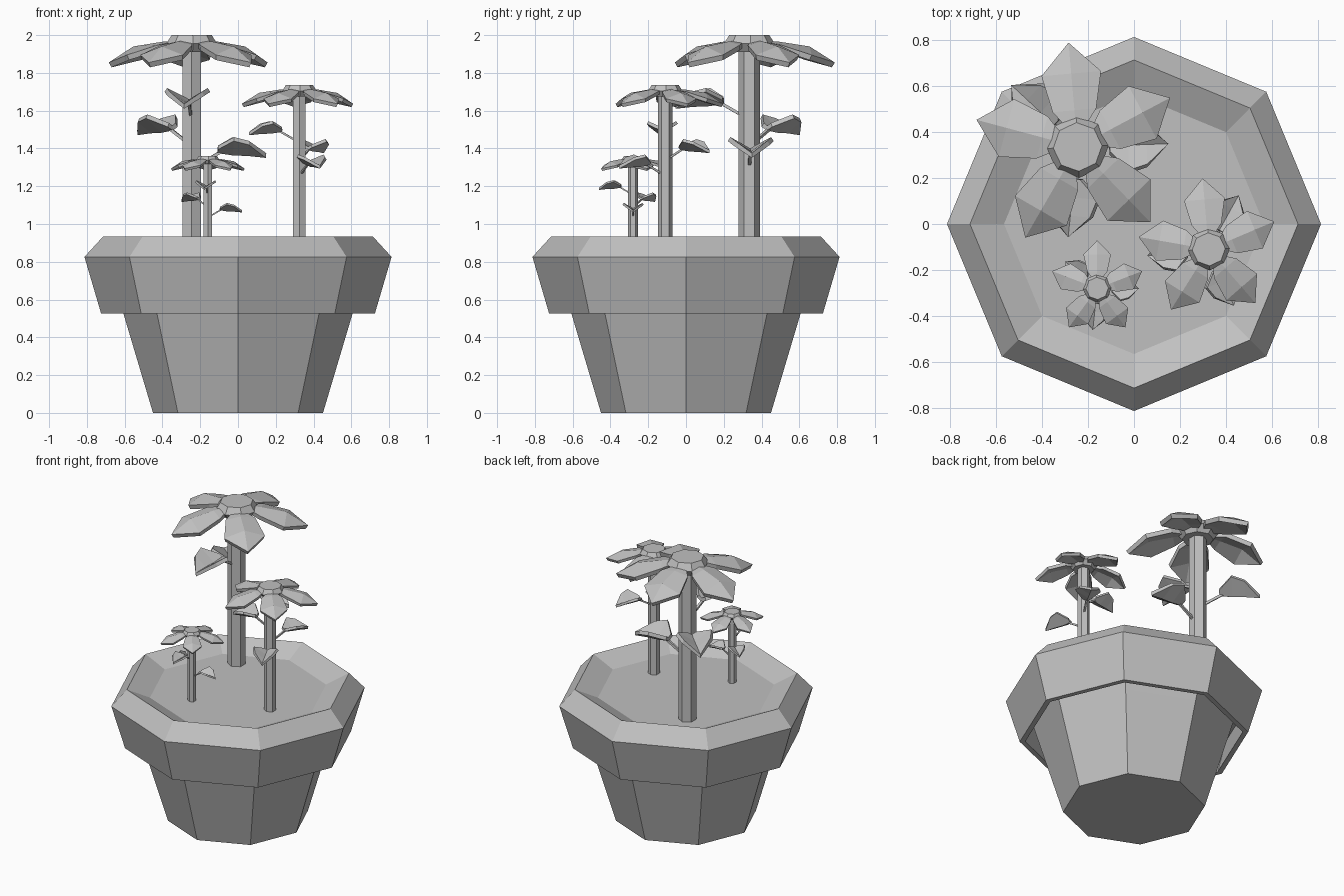
import bpy
import math
from mathutils import Vector

cube = bpy.data.objects.get("Cube")
if cube:
    bpy.data.objects.remove(cube, do_unlink=True)

clay = bpy.data.materials.new("plain_grey")
clay.use_nodes = True
GREY = (0.53, 0.53, 0.53, 1)
clay.diffuse_color = GREY
clay.node_tree.nodes["Principled BSDF"].inputs["Base Color"].default_value = GREY


def make(name, verts, faces):
    mesh = bpy.data.meshes.new(name)
    mesh.from_pydata(verts, [], faces)
    mesh.materials.append(clay)
    obj = bpy.data.objects.new(name, mesh)
    bpy.context.collection.objects.link(obj)
    return obj


def lathe(name, profile, sides, centre=(0, 0, 0), turn=0.0):
    """Closed faceted solid from (radius, height) pairs, bottom first."""
    verts, faces = [], []
    for radius, z in profile:
        for i in range(sides):
            a = turn + math.tau * i / sides
            verts.append(Vector(centre) + Vector((radius * math.cos(a), radius * math.sin(a), z)))
    for k in range(len(profile) - 1):
        for i in range(sides):
            j = (i + 1) % sides
            faces.append((k * sides + i, k * sides + j, (k + 1) * sides + j, (k + 1) * sides + i))
    faces.append(tuple(reversed(range(sides))))
    faces.append(tuple(range(len(verts) - sides, len(verts))))
    return make(name, verts, faces)


def blades(name, rows, placements, origin, size, thickness):
    """Creased blades; rows are (reach, half width, edge height, crease height),
    placements are (angle, drop)."""
    verts, faces = [], []
    for angle, drop in placements:
        out = Vector((math.cos(angle), math.sin(angle), 0))
        side = Vector((-out.y, out.x, 0))
        first = len(verts)
        for reach, half, edge, crease in rows:
            for s, z in ((1, edge), (0, crease), (-1, edge)):
                if half or s == 0:
                    verts.append(origin + size * (out * reach + side * half * s + Vector((0, 0, z + drop))))
        for k in range(len(rows) - 2):
            a = first + 3 * k
            faces += [(a, a + 1, a + 4, a + 3), (a + 1, a + 2, a + 5, a + 4)]
        a = first + 3 * (len(rows) - 2)
        faces += [(a, a + 1, a + 3), (a + 1, a + 2, a + 3)]
    obj = make(name, verts, faces)
    # Face upwards, then thicken downwards
    if obj.data.polygons[0].normal.z < 0:
        obj.data.flip_normals()
    solid = obj.modifiers.new("thickness", "SOLIDIFY")
    solid.thickness = thickness * size
    solid.offset = -1


def rod(name, start, end, radius):
    """Thin four-sided stalk between two points."""
    axis = (end - start).normalized()
    u = axis.orthogonal().normalized()
    v = axis.cross(u)
    ring = [u, v, -u, -v]
    verts = [p + d * radius for p in (start, end) for d in ring]
    faces = [(i, (i + 1) % 4, 4 + (i + 1) % 4, 4 + i) for i in range(4)]
    make(name, verts, faces + [(3, 2, 1, 0), (4, 5, 6, 7)])


SOIL = 0.867
PETAL = [(.10, .05, -.04, -.03), (.16, .095, -.052, -.035), (.32, .13, -.105, -.06), (.455, 0, 0, -.145)]
LEAF = [(.14, .025, -.045, -.06), (.22, .108, 0, -.072), (.30, .085, -.02, -.075), (.395, 0, 0, -.085)]
DROPS = (-.28, -.42, -.54)

# Pot whose rim overhangs the body with a deep recess, and the soil inside
lathe("pot", [(.45, 0), (.607, .527), (.682, .78), (.76, .78), (.69, .527),
              (.725, .527), (.813, .826), (.713, .935), (.565, SOIL)], 8)


def flower(label, x, y, top, size, petal_angles, leaf_angles):
    head = Vector((x, y, top))
    lathe(label + "_stem", [(.057 * size, SOIL - .01), (.057 * size, top - .05 * size)],
          6, (x, y, 0), math.pi / 6)
    lathe(label + "_flower_centre",
          [(r * size, z * size) for r, z in ((.10, -.09), (.135, -.045), (.106, 0))], 8, head, .05)
    petals = [(math.radians(a), 0) for a in petal_angles]
    blades(label + "_petals", PETAL, petals, head, size, .03)
    leaves = [(math.radians(a), d) for a, d in zip(leaf_angles, DROPS)]
    blades(label + "_leaves", LEAF, leaves, head, size, .025)
    # Stalks rise from the stem to the leaf creases
    for i, (a, d) in enumerate(leaves):
        out = Vector((math.cos(a), math.sin(a), 0))
        rod(f"{label}_leaf_stalk_{i + 1}", head + size * (out * .03 + Vector((0, 0, d - .15))),
            head + size * (out * .16 + Vector((0, 0, d - .075))), .011 * size)


flower("tall", -.245, .335, 2.0, 1.0, (28, 95, 165, 240, 314), (264, 137, 2))
flower("middle", .325, -.11, 1.735, .68, (23, 95, 170, 238, 311), (186, 61, 294))
flower("small", -.16, -.28, 1.36, .46, (21, 90, 159, 234, 306), (264, 140, 0))
